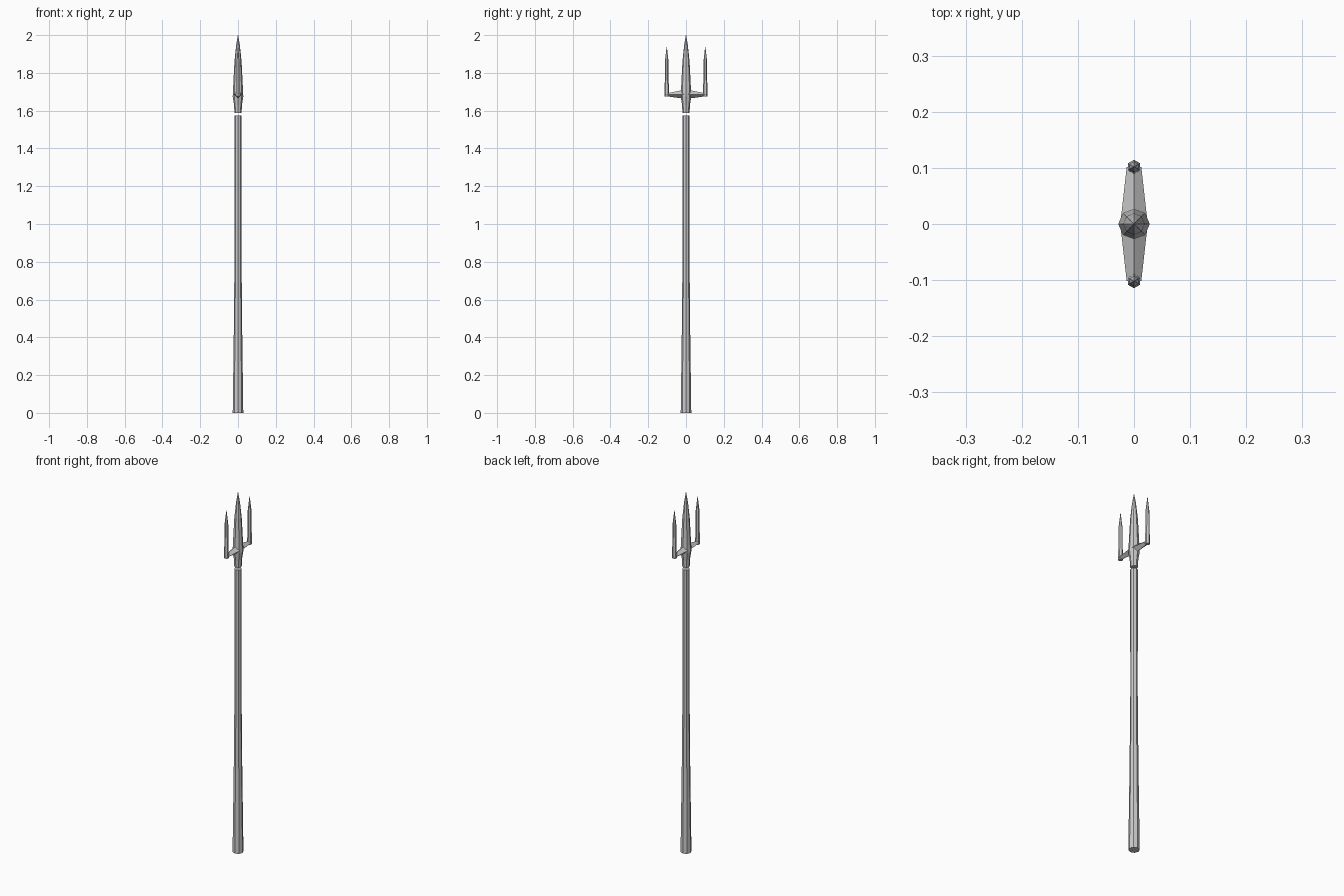
import bpy, bmesh, math

if "Cube" in bpy.data.objects:
    bpy.data.objects.remove(bpy.data.objects["Cube"])


def add_object(name, bm):
    bmesh.ops.recalc_face_normals(bm, faces=bm.faces)
    mesh = bpy.data.meshes.new(name)
    bm.to_mesh(mesh)
    bm.free()
    obj = bpy.data.objects.new(name, mesh)
    bpy.context.collection.objects.link(obj)
    return obj


def loft(name, rings):
    """Skin a list of vertex rings and cap both ends."""
    bm = bmesh.new()
    loops = [[bm.verts.new(p) for p in ring] for ring in rings]
    n = len(loops[0])
    for a, b in zip(loops, loops[1:]):
        for i in range(n):
            j = (i + 1) % n
            bm.faces.new((a[i], a[j], b[j], b[i]))
    bm.faces.new(loops[0])
    bm.faces.new(loops[-1])
    return add_object(name, bm)


def turned(name, profile, sides, y=0.0):
    """Faceted upright part; profile holds (radius, z)."""
    steps = [2 * math.pi * i / sides for i in range(sides)]
    return loft(name, [[(r * math.cos(t), y + r * math.sin(t), z) for t in steps]
                       for r, z in profile])


# Tapered pole
turned("shaft", [(0.028, 0), (0.022, 0.45), (0.018, 0.9), (0.019, 1.575)], 8)

# Socket and central spear point
turned("centre_point", [(0.019, 1.588), (0.021, 1.63), (0.028, 1.675), (0.025, 1.74),
                        (0.019, 1.86), (0.010, 1.945), (0.001, 2.0)], 8)

for side, label in ((-1, "left"), (1, "right")):
    # Diamond-section arm, thinning outwards
    sections = [(0.0, 0.025, 1.662, 1.713), (0.022, 0.022, 1.665, 1.708),
                (0.102, 0.013, 1.676, 1.692)]
    loft(label + "_arm", [[(w, side * y, (lo + hi) / 2), (0, side * y, hi),
                           (-w, side * y, (lo + hi) / 2), (0, side * y, lo)]
                          for y, w, lo, hi in sections])
    # Outer prong, six sided with points on the y axis
    prong = turned(label + "_prong", [(0.012, 1.674), (0.0125, 1.69), (0.0105, 1.75),
                                      (0.0095, 1.86), (0.001, 1.937)], 6)
    prong.rotation_euler.z = math.pi / 6
    prong.location.y = side * 0.102
